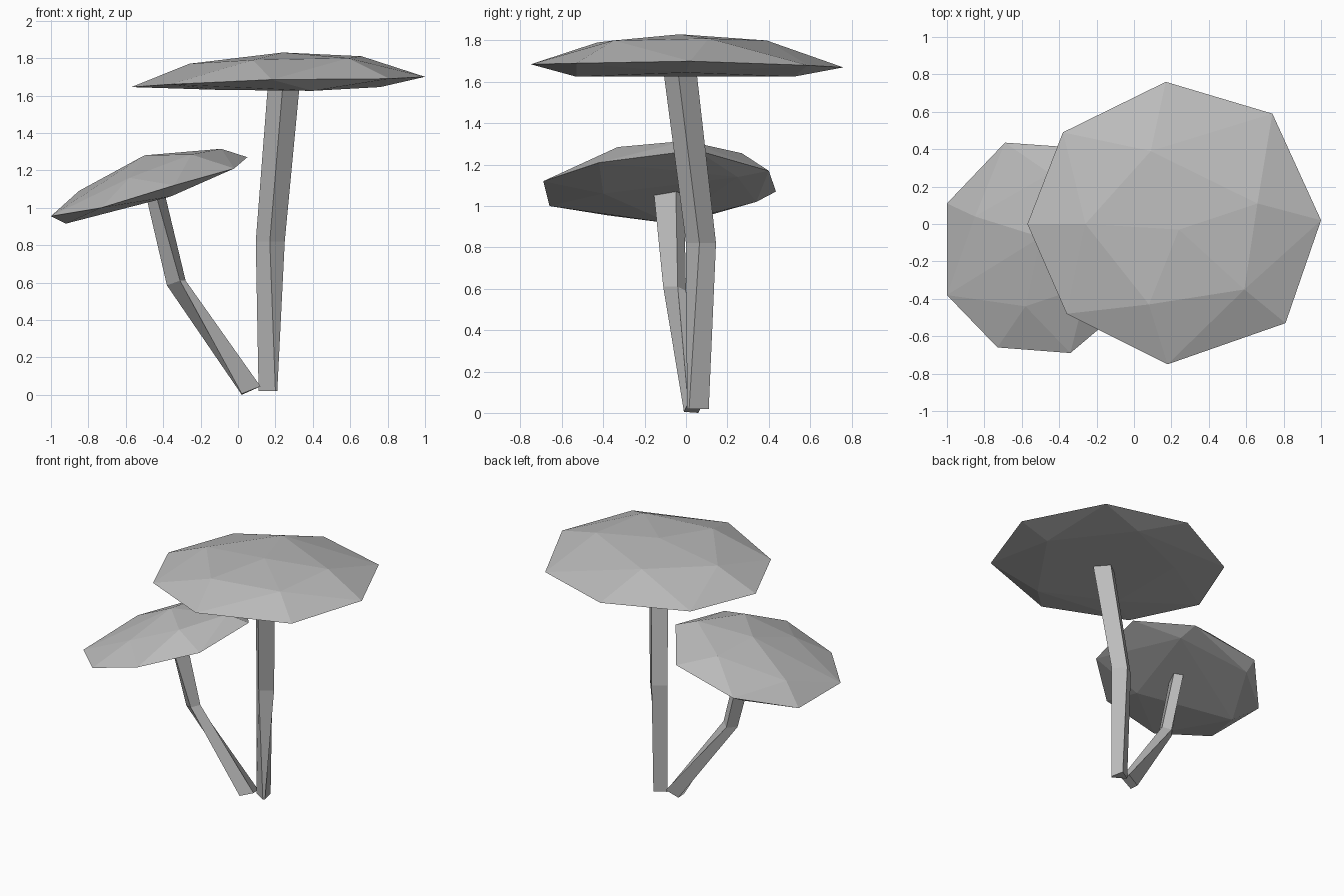
import bpy
import bmesh
from mathutils import Vector

default_cube = bpy.data.objects.get("Cube")
if default_cube:
    bpy.data.objects.remove(default_cube, do_unlink=True)

# One plain grey for the whole model
grey = bpy.data.materials.new("plain grey")
grey.use_nodes = True
grey.diffuse_color = (0.5, 0.5, 0.5, 1)
shader = next(node for node in grey.node_tree.nodes if node.type == "BSDF_PRINCIPLED")
shader.inputs["Base Color"].default_value = grey.diffuse_color


def finish(mesh_builder, name):
    """Turn a bmesh into a flat-shaded object with outward normals."""
    bmesh.ops.recalc_face_normals(mesh_builder, faces=mesh_builder.faces)
    mesh = bpy.data.meshes.new(name)
    mesh_builder.to_mesh(mesh)
    mesh_builder.free()
    mesh.materials.append(grey)
    part = bpy.data.objects.new(name, mesh)
    bpy.context.scene.collection.objects.link(part)
    return part


def faceted_cap(name, rim, crown, underside):
    """Wrap a convex faceted shell around an eight-sided rim, crown and underside."""
    builder = bmesh.new()
    for point in rim + crown + underside:
        builder.verts.new(point)
    result = bmesh.ops.convex_hull(builder, input=builder.verts)
    unused = [item for item in result["geom_interior"] + result["geom_unused"]
              if isinstance(item, bmesh.types.BMVert)]
    if unused:
        bmesh.ops.delete(builder, geom=list(set(unused)), context="VERTS")
    return finish(builder, name)


def bent_stem(name, sections):
    """Skin four-sided cross-sections, listed from the bottom to the top."""
    builder = bmesh.new()
    rings = [[builder.verts.new(Vector(corner)) for corner in section]
             for section in sections]
    for lower, upper in zip(rings, rings[1:]):
        for index in range(len(lower)):
            following = (index + 1) % len(lower)
            builder.faces.new((lower[index], lower[following],
                               upper[following], upper[index]))
    builder.faces.new(rings[0])
    builder.faces.new(rings[-1])
    return finish(builder, name)


# Tall mushroom: broad, nearly level cap
faceted_cap(
    "large_cap",
    rim=[(1, .02, 1.7), (.74, .59, 1.68), (.17, .76, 1.67), (-.38, .49, 1.65),
         (-.57, 0, 1.645), (-.36, -.48, 1.66), (.18, -.75, 1.685), (.81, -.53, 1.69)],
    crown=[(.66, .11, 1.81), (.09, .39, 1.8), (-.26, 0, 1.77),
           (.08, -.43, 1.79), (.59, -.35, 1.8), (.24, -.03, 1.83)],
    underside=[(.76, 0, 1.645), (.4, .52, 1.625), (-.1, .3, 1.63),
               (-.1, -.3, 1.63), (.4, -.53, 1.625)],
)

# Tall mushroom: stem corners run front, right, back, left
bent_stem("large_stem", [
    [(.2, .005, .02), (.21, .015, .02), (.19, .11, .02), (.11, .06, .02)],
    [(.17, 0, .82), (.25, .065, .82), (.18, .145, .82), (.095, .08, .82)],
    [(.24, -.11, 1.66), (.33, -.04, 1.66), (.25, .05, 1.66), (.16, -.02, 1.66)],
])

# Short mushroom: tilted cap
faceted_cap(
    "small_cap",
    rim=[(.05, .05, 1.27), (-.2, .4, 1.17), (-.69, .435, 1.07), (-1, .11, .955),
         (-1, -.38, .955), (-.73, -.66, 1), (-.34, -.69, 1.12), (-.02, -.42, 1.21)],
    crown=[(-.09, 0, 1.315), (-.45, .27, 1.255), (-.85, .04, 1.09),
           (-.58, -.44, 1.16), (-.25, -.33, 1.285), (-.5, -.07, 1.28)],
    underside=[(-.92, -.07, .915), (-.7, .34, 1.02), (-.2, .25, 1.14),
               (-.36, -.4, 1.06)],
)

# Short mushroom: leaning stem
bent_stem("small_stem", [
    [(.02, -.01, .005), (.12, .01, .045), (.11, .08, .04), (.02, .06, 0)],
    [(-.31, -.11, .61), (-.28, -.04, .61), (-.33, 0, .59), (-.38, -.06, .585)],
    [(-.45, -.16, 1.11), (-.4, -.05, 1.11), (-.45, -.01, 1.1), (-.5, -.1, 1.1)],
])
